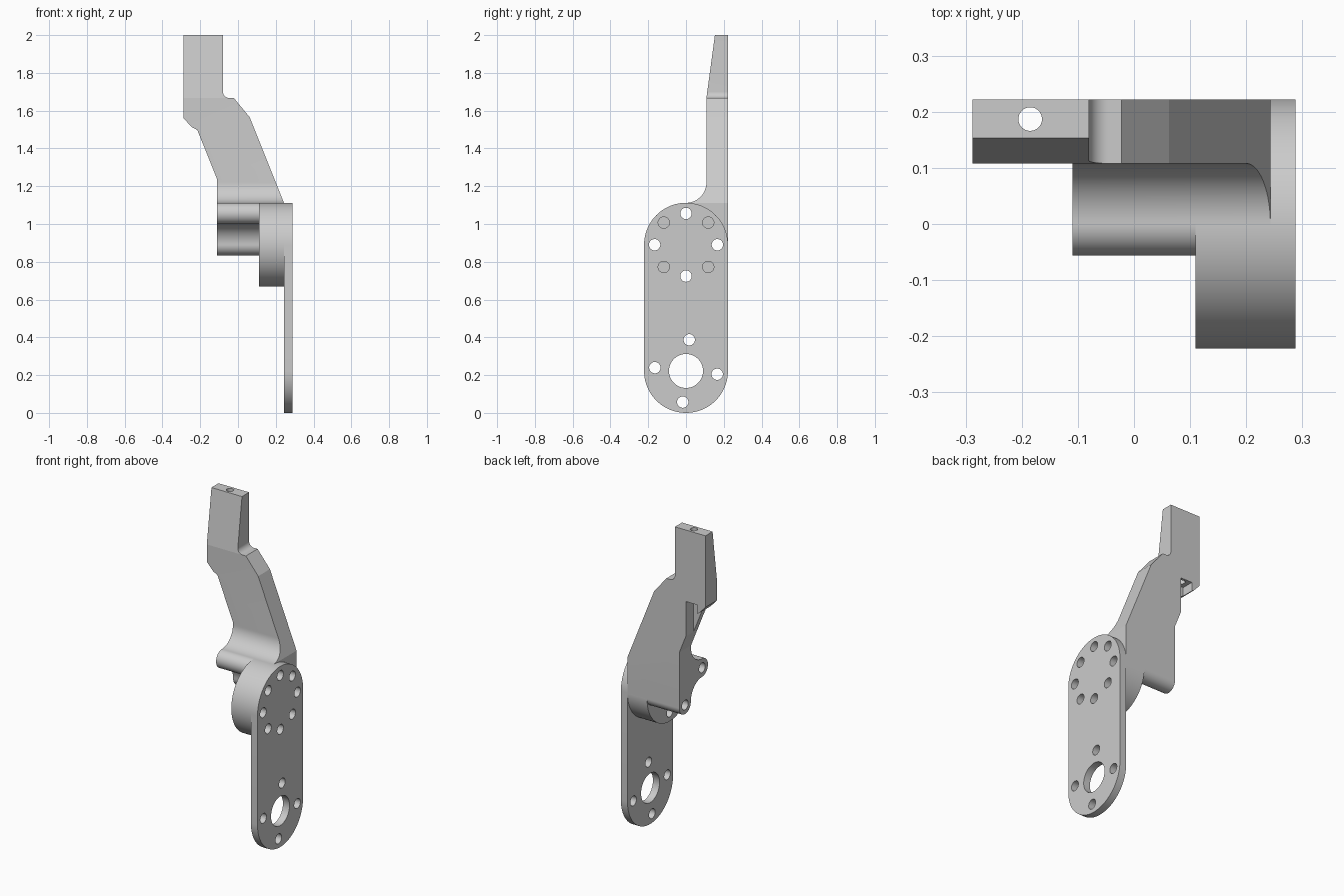
import bpy, bmesh
from math import cos, sin, radians
from mathutils import Vector

cube = bpy.data.objects.get("Cube")
if cube:
    bpy.data.objects.remove(cube, do_unlink=True)

metal = bpy.data.materials.new("light_grey_metal")
metal.use_nodes = True
GREY = (0.6, 0.6, 0.6, 1)
metal.diffuse_color = GREY
metal.node_tree.nodes["Principled BSDF"].inputs["Base Color"].default_value = GREY


def arc(cx, cy, r, start, end, steps=20):
    angles = [radians(start + (end - start) * i / steps) for i in range(steps + 1)]
    return [(cx + r * cos(a), cy + r * sin(a)) for a in angles]


def prism(name, outline, axis, low, high):
    """Extrude a 2D outline along the x, y or z axis."""
    place = {"x": lambda p, h: (h, p[0], p[1]),
             "y": lambda p, h: (p[0], h, p[1]),
             "z": lambda p, h: (p[0], p[1], h)}[axis]
    points = [p for i, p in enumerate(outline)
              if (Vector(p) - Vector(outline[i - 1])).length > 1e-5]
    bm = bmesh.new()
    face = bm.faces.new([bm.verts.new(place(p, low)) for p in points])
    moved = bmesh.ops.extrude_face_region(bm, geom=[face])["geom"]
    shift = Vector(place((0, 0), high - low))
    bmesh.ops.translate(bm, vec=shift,
                        verts=[g for g in moved if isinstance(g, bmesh.types.BMVert)])
    bmesh.ops.recalc_face_normals(bm, faces=bm.faces)
    mesh = bpy.data.meshes.new(name)
    bm.to_mesh(mesh)
    bm.free()
    mesh.materials.append(metal)
    obj = bpy.data.objects.new(name, mesh)
    bpy.context.collection.objects.link(obj)
    return obj


def select(obj):
    bpy.ops.object.select_all(action="DESELECT")
    obj.select_set(True)
    bpy.context.view_layer.objects.active = obj


def boolean(obj, cutter, operation="DIFFERENCE"):
    select(obj)
    mod = obj.modifiers.new("cut", "BOOLEAN")
    mod.operation, mod.solver, mod.object = operation, "EXACT", cutter
    bpy.ops.object.modifier_apply(modifier=mod.name)
    bpy.data.objects.remove(cutter, do_unlink=True)


def drill(obj, y, z, r=0.03, low=-1, high=1):
    boolean(obj, prism("drill", arc(y, z, r, 0, 360, 64), "x", low, high))


R = 0.222              # radius of plate ends and hub
TOP_Z = 0.89           # upper pivot height
INNER, OUTER = 0.243, 0.288
BOLT = 0.166           # bolt circle radius

# Side plate with rounded ends
plate = prism("side_plate", arc(0, TOP_Z, R, 0, 180, 48) + arc(0, R, R, 180, 360, 48),
              "x", INNER, OUTER)

# Round hub behind the top of the plate
hub = prism("hub", arc(0, TOP_Z, R, 0, 360, 96), "x", 0.11, INNER)

# Arm: side profile with two bolt lobes, cut to the front outline
side = ([(R, 2), (0.153, 2), (0.108, 1.667)]
        + arc(0, 1.22, 0.108, 0, -90)
        + arc(0, 1.056, 0.056, 90, 270, 36)
        + arc(0, TOP_Z, 0.11, 90, 0)
        + arc(0.166, TOP_Z, 0.056, 180, 360, 36))
arm = prism("arm", side, "x", -0.5, 0.5)
front = ([(-0.288, 2.1), (-0.08, 2.1)]
         + arc(-0.046, 1.701, 0.034, 180, 270)
         + [(-0.022, 1.667), (0.062, 1.565), (INNER, 1.112), (INNER, 0.7),
            (-0.11, 0.7), (-0.11, 1.235), (-0.215, 1.497), (-0.245, 1.513), (-0.288, 1.56)])
boolean(arm, prism("arm_outline", front, "y", -0.5, 0.5), "INTERSECT")

# Vertical screw hole and its pocket, open to the back
boolean(arm, prism("screw_hole", arc(-0.185, 0.187, 0.021, 0, 360, 64), "z", 1.2, 2.2))
boolean(arm, prism("pocket", [(-0.232, 0.147), (-0.154, 0.147), (-0.154, 0.3), (-0.232, 0.3)],
                   "z", 1.25, 1.56))

# Upper bolt circle: through holes alternate with shallow ones
for k in range(4):
    a = radians(90 * k)
    y, z = BOLT * cos(a), TOP_Z + BOLT * sin(a)
    drill(plate, y, z)
    drill(hub, y, z)
    if k < 2:
        drill(arm, y, z)
    a += radians(45)
    drill(plate, BOLT * cos(a), TOP_Z + BOLT * sin(a))

# Lower bore and its bolt circle
drill(plate, 0, R, 0.09)
for k in range(4):
    a = radians(90 * k - 6)
    drill(plate, BOLT * cos(a), R + BOLT * sin(a))

for obj in (plate, hub, arm):
    select(obj)
    bpy.ops.object.shade_smooth_by_angle(angle=radians(7.2))
